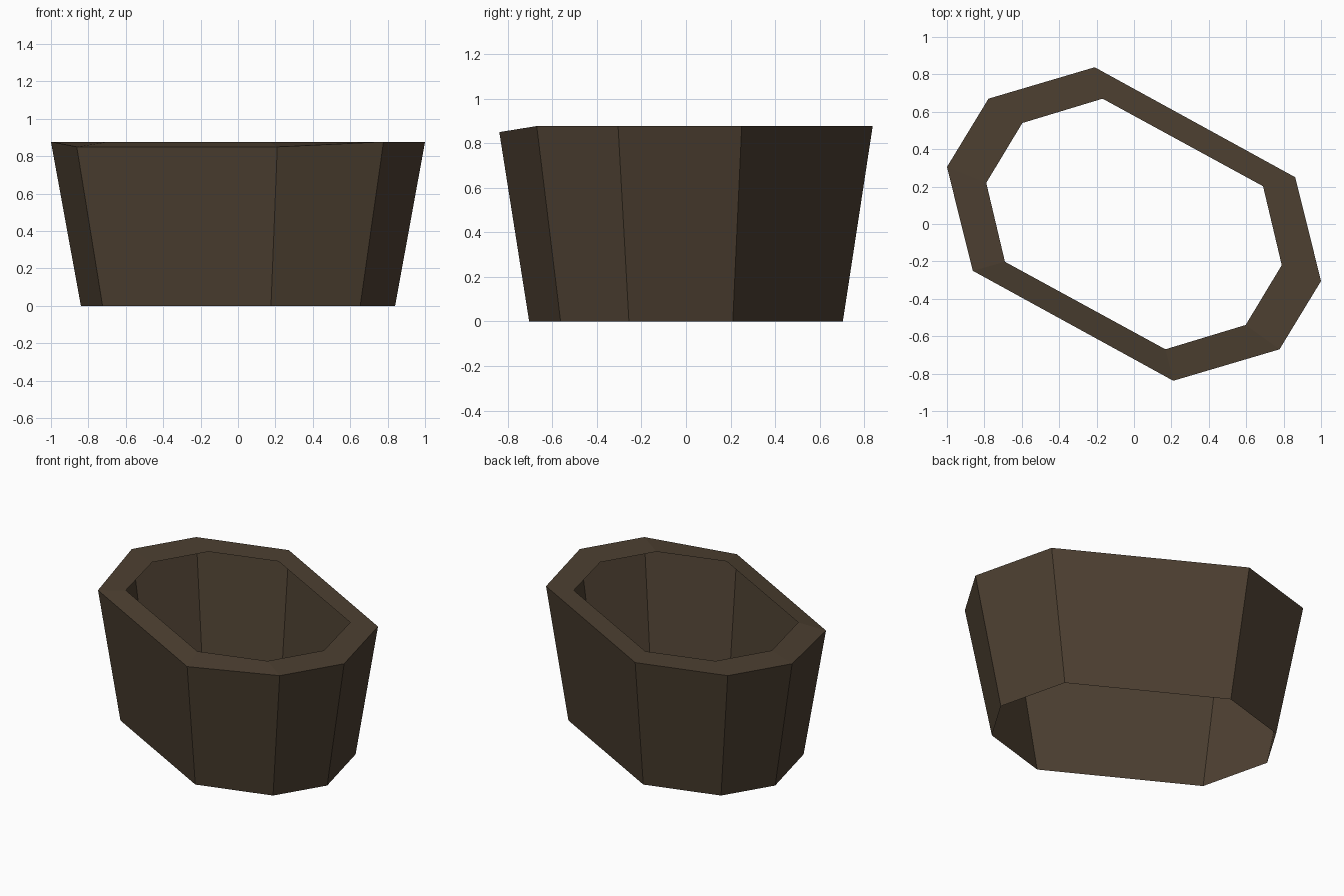
import bpy, bmesh

if "Cube" in bpy.data.objects:
    bpy.data.objects.remove(bpy.data.objects["Cube"])

# Half of the octagonal outline; the other half is its point reflection
half_outer = [(-0.21, 0.838), (0.862, 0.25), (1.0, -0.305), (0.778, -0.67)]
half_inner = [(-0.168, 0.67), (0.69, 0.202), (0.79, -0.22), (0.597, -0.54)]
outer = half_outer + [(-x, -y) for x, y in half_outer]
inner = half_inner + [(-x, -y) for x, y in half_inner]
HEIGHT, TAPER = 0.877, 0.84


def rim_height(i):
    # the front edge of the rim dips slightly
    return 0.85 if i in (4, 5) else HEIGHT


bm = bmesh.new()
bottom = [bm.verts.new((x * TAPER, y * TAPER, 0)) for x, y in outer]
top = [bm.verts.new((x, y, rim_height(i))) for i, (x, y) in enumerate(outer)]
lip = [bm.verts.new((x, y, HEIGHT)) for x, y in inner]

# Tapered open wall and inward flat lip
n = len(outer)
for lower, upper in ((bottom, top), (top, lip)):
    for i in range(n):
        j = (i + 1) % n
        bm.faces.new((lower[j], lower[i], upper[i], upper[j]))

mesh = bpy.data.meshes.new("open_tub")
bm.to_mesh(mesh)
bm.free()

brown = bpy.data.materials.new("dark_brown")
brown.diffuse_color = (0.074, 0.051, 0.031, 1)
brown.use_nodes = True
brown.node_tree.nodes["Principled BSDF"].inputs["Base Color"].default_value = brown.diffuse_color
mesh.materials.append(brown)
tub = bpy.data.objects.new("open_tub", mesh)
bpy.context.collection.objects.link(tub)
